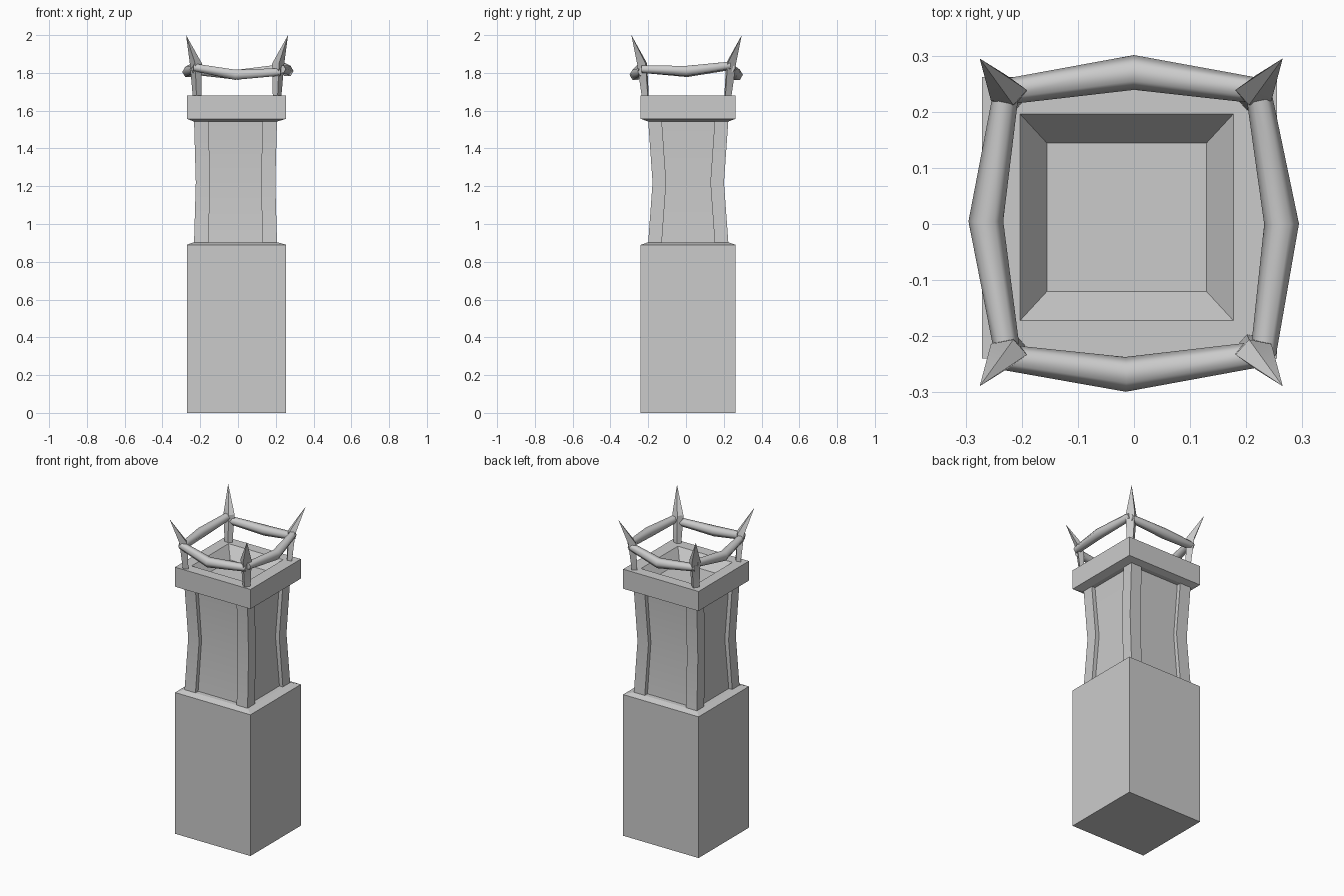
import bpy
import bmesh
from math import radians, cos, sin, tau
from mathutils import Vector

cube = bpy.data.objects.get("Cube")
if cube:
    bpy.data.objects.remove(cube, do_unlink=True)

GREY = (0.6, 0.6, 0.6, 1.0)
stone = bpy.data.materials.new("grey stone")
stone.use_nodes = True
stone.diffuse_color = GREY
stone.node_tree.nodes["Principled BSDF"].inputs["Base Color"].default_value = GREY


def loft(name, rings, smooth=30):
    """Skin a closed solid through rings of equal point count."""
    bm = bmesh.new()
    rows = [[bm.verts.new(p) for p in ring] for ring in rings]
    n = len(rows[0])
    for low, high in zip(rows, rows[1:]):
        for i in range(n):
            j = (i + 1) % n
            bm.faces.new((low[i], low[j], high[j], high[i]))
    bm.faces.new(rows[0][::-1])
    bm.faces.new(rows[-1])
    bmesh.ops.remove_doubles(bm, verts=bm.verts, dist=0.0001)
    bmesh.ops.recalc_face_normals(bm, faces=bm.faces)
    mesh = bpy.data.meshes.new(name)
    bm.to_mesh(mesh)
    bm.free()
    mesh.materials.append(stone)
    obj = bpy.data.objects.new(name, mesh)
    bpy.context.collection.objects.link(obj)
    bpy.ops.object.select_all(action="DESELECT")
    obj.select_set(True)
    bpy.context.view_layer.objects.active = obj
    bpy.ops.object.shade_smooth_by_angle(angle=radians(smooth))
    return obj


def rect(cx, cy, hx, hy, z):
    return [(cx + sx * hx, cy + sy * hy, z)
            for sx, sy in ((-1, -1), (1, -1), (1, 1), (-1, 1))]


BX, BY = -0.008, 0.011       # centre of the blocks
SX, SY = -0.013, 0.012       # centre of the shaft
FULL = (BX, BY, 0.263, 0.251)

# Base block with a slightly raised top
loft("base_block", [rect(*FULL, 0), rect(*FULL, 0.89),
                    rect(SX, SY, 0.222, 0.213, 0.903)], 5)

# Cap with a sunken, sloping basin
loft("top_platform", [rect(SX, SY, 0.222, 0.213, 1.543), rect(*FULL, 1.557),
                      rect(*FULL, 1.68), rect(SX, SY, 0.19, 0.184, 1.68),
                      rect(SX, SY, 0.142, 0.132, 1.61)], 5)

# Pinched shaft
loft("shaft", [rect(SX, SY, 0.196, 0.186, 0.89),
               rect(SX, SY, 0.184, 0.164, 1.22),
               rect(SX, SY, 0.196, 0.186, 1.56)])

# Bent posts, spikes: one of each per corner
for sx, side in ((-1, "right"), (1, "left")):
    for sy, end in ((-1, "front"), (1, "back")):
        loft(f"{end}_{side}_post",
             [rect(SX + sx * (0.182 - p * 0.4), SY + sy * (0.177 - p),
                   0.038, 0.036, z)
              for p, z in ((0, 0.89), (0.024, 1.22), (0, 1.56))])

        def place(x, y, z):
            return (-0.005 + sx * x, 0.003 + sy * y, z)

        section = ((0.25, 0.217), (0.21, 0.209), (0.186, 0.236), (0.222, 0.262))
        middle = Vector((0.217, 0.231))
        foot = Vector((0.211, 0.215))
        base = [foot + (Vector(p) - middle) * 0.7 for p in section]
        loft(f"{end}_{side}_spike",
             [[place(p.x, p.y, 1.67) for p in base],
              [place(*p, 1.85) for p in section],
              [place(0.27, 0.292, 2.0)] * 4])


def rail(name, points, radii):
    """Six-sided beam with a bend in the middle."""
    pts = [Vector(p) for p in points]
    along = (pts[-1] - pts[0]).normalized()
    out = along.cross(Vector((0, 0, 1))).normalized()
    up = out.cross(along)
    loft(name, [[p + r * (cos(tau * i / 6) * out + sin(tau * i / 6) * up)
                 for i in range(6)] for p, r in zip(pts, radii)], 65)


# Sagging rails tied around the spikes
RADII = (0.023, 0.031, 0.023)
rail("front_rail", [(-0.235, -0.237, 1.83), (-0.015, -0.268, 1.79),
                    (0.225, -0.232, 1.805)], RADII)
rail("back_rail", [(0.225, 0.237, 1.825), (0, 0.27, 1.79),
                   (-0.235, 0.235, 1.81)], RADII)
rail("left_rail", [(0.23, -0.235, 1.82), (0.263, 0, 1.81),
                   (0.222, 0.235, 1.84)], RADII)
rail("right_rail", [(-0.228, 0.235, 1.835), (-0.264, 0.005, 1.805),
                    (-0.225, -0.235, 1.82)], RADII)
